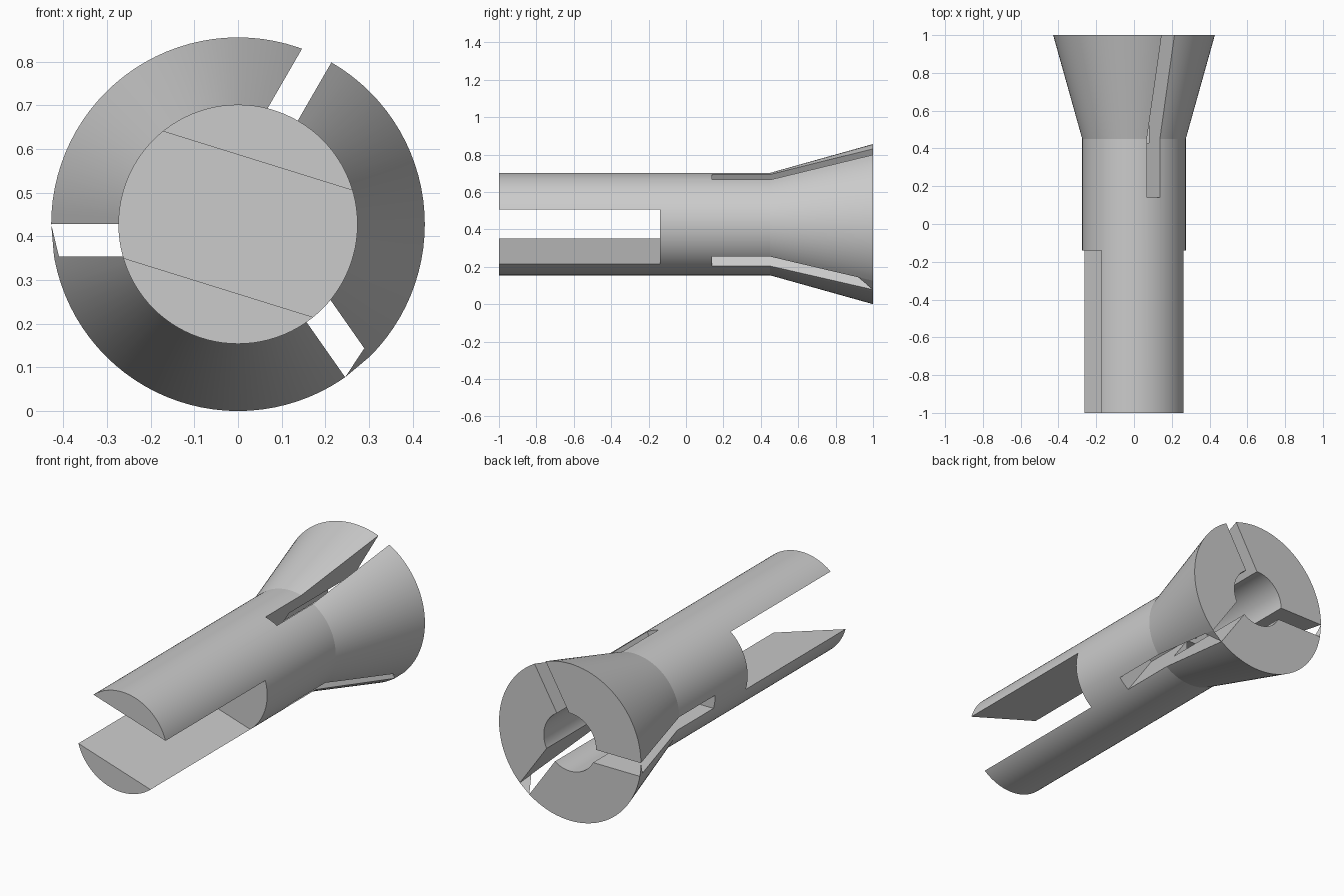
import bpy, bmesh, math
from mathutils import Vector, Matrix

cube = bpy.data.objects.get("Cube")
if cube:
    bpy.data.objects.remove(cube, do_unlink=True)

SHAFT, RIM, BORE = 0.274, 0.428, 0.158
CONE_START, BORE_END = 0.45, 0.43
SLIT_START, SLIT_WIDTH = 0.14, 0.074
AXIS_Z = RIM

steel = bpy.data.materials.new("grey_steel")
steel.use_nodes = True
GREY = (0.6, 0.6, 0.6, 1)
steel.diffuse_color = GREY
steel.node_tree.nodes["Principled BSDF"].inputs["Base Color"].default_value = GREY


def add_object(name, bm):
    mesh = bpy.data.meshes.new(name)
    bm.to_mesh(mesh)
    bm.free()
    mesh.materials.append(steel)
    obj = bpy.data.objects.new(name, mesh)
    bpy.context.collection.objects.link(obj)
    return obj


def box_cutter(name, low, high, angle):
    """Box given in a frame along the collet axis, turned about that axis."""
    bm = bmesh.new()
    bmesh.ops.create_cube(bm, size=1)
    low, high = Vector(low), Vector(high)
    size = high - low
    turn = Matrix.Translation((0, 0, AXIS_Z)) @ Matrix.Rotation(-angle, 4, 'Y')
    place = Matrix.Translation((low + high) / 2) @ Matrix.Diagonal((*size, 1))
    bm.transform(turn @ place)
    obj = add_object(name, bm)
    obj.hide_render = True
    return obj


# Collet body: revolved shaft, flared head and blind bore
profile = [(0, -1), (SHAFT, -1), (SHAFT, CONE_START), (RIM, 1),
           (BORE, 1), (BORE, BORE_END), (0, BORE_END)]
bm = bmesh.new()
verts = [bm.verts.new((r, y, AXIS_Z)) for r, y in profile]
edges = [bm.edges.new(pair) for pair in zip(verts, verts[1:])]
bmesh.ops.spin(bm, geom=verts + edges, cent=(0, 0, AXIS_Z), axis=(0, 1, 0),
               angle=math.tau, steps=96, use_duplicate=False)
bmesh.ops.remove_doubles(bm, verts=bm.verts, dist=1e-4)
bmesh.ops.recalc_face_normals(bm, faces=bm.faces)
body = add_object("collet_body", bm)

# Wide slot through the shaft, and three slits through the head
cutters = [box_cutter("shaft_slot_cutter", (-1, -1.2, -0.152), (1, -0.14, 0.152),
                      math.radians(-17.3))]
slit_angles = [math.radians(a) for a in (60, 180, 305)]
for angle in slit_angles:
    cutters.append(box_cutter("head_slit_cutter", (0, SLIT_START, 0),
                              (0.6, 1.2, SLIT_WIDTH), angle))

for cutter in cutters:
    mod = body.modifiers.new("cut", 'BOOLEAN')
    mod.operation = 'DIFFERENCE'
    mod.solver = 'EXACT'
    mod.object = cutter
bpy.context.view_layer.update()
graph = bpy.context.evaluated_depsgraph_get()
cut_mesh = bpy.data.meshes.new_from_object(body.evaluated_get(graph))
body.modifiers.clear()
body.data = cut_mesh
for cutter in cutters:
    bpy.data.objects.remove(cutter, do_unlink=True)

bpy.ops.object.select_all(action='DESELECT')
body.select_set(True)
bpy.context.view_layer.objects.active = body
bpy.ops.object.shade_smooth_by_angle(angle=math.radians(12))

# Thin corner webs left at the rim of two slits
for angle, start in ((slit_angles[1], 0.96), (slit_angles[2], 0.92)):
    bm = bmesh.new()
    corners = []
    for across, y in ((SLIT_WIDTH, start), (SLIT_WIDTH, 1), (0, 1)):
        radius = SHAFT + (RIM - SHAFT) * (y - CONE_START) / (1 - CONE_START)
        out = math.sqrt(radius ** 2 - across ** 2)
        c, s = math.cos(angle), math.sin(angle)
        corners.append(bm.verts.new((out * c - across * s, y,
                                     AXIS_Z + out * s + across * c)))
    face = bm.faces.new(corners)
    face.normal_update()
    if face.normal.dot(Vector((math.cos(angle), 0, math.sin(angle)))) < 0:
        face.normal_flip()
    add_object("rim_web", bm)
